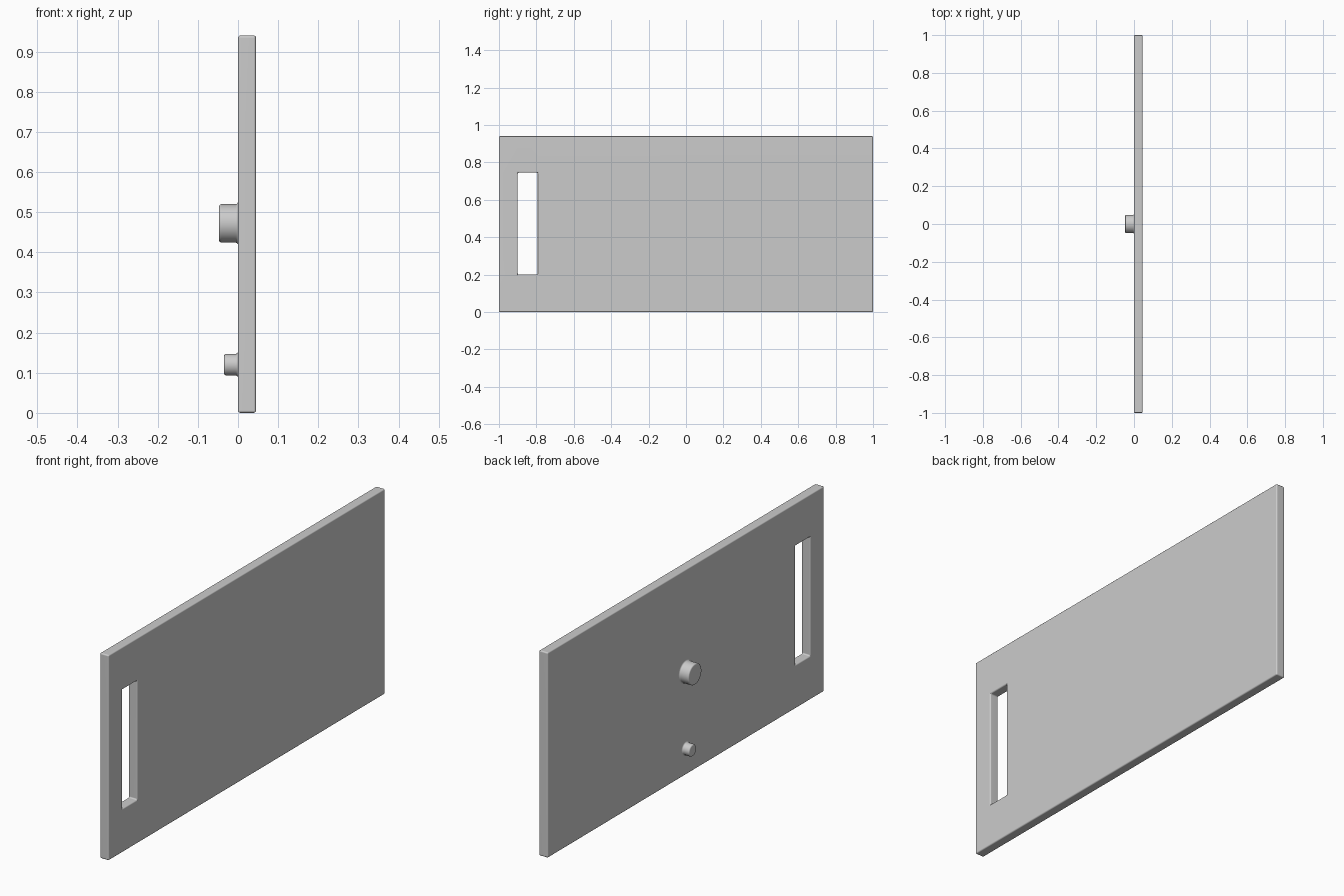
import bpy
import bmesh
from math import radians, sin, cos, pi
from mathutils import Matrix, Vector

cube = bpy.data.objects.get("Cube")
if cube:
    bpy.data.objects.remove(cube, do_unlink=True)

THICK, HEIGHT, ROUND = 0.045, 0.94, 0.006

grey = bpy.data.materials.new("light grey")
grey.use_nodes = True
grey.diffuse_color = (0.6, 0.6, 0.6, 1)
grey.node_tree.nodes["Principled BSDF"].inputs["Base Color"].default_value = grey.diffuse_color


def finish(bm, name):
    """Turn a bmesh into a smooth-shaded object with flat-looking large faces."""
    bmesh.ops.recalc_face_normals(bm, faces=bm.faces[:])
    mesh = bpy.data.meshes.new(name)
    bm.to_mesh(mesh)
    bm.free()
    mesh.materials.append(grey)
    obj = bpy.data.objects.new(name, mesh)
    bpy.context.collection.objects.link(obj)
    bpy.ops.object.select_all(action='DESELECT')
    obj.select_set(True)
    bpy.context.view_layer.objects.active = obj
    bpy.ops.object.shade_smooth_by_angle(angle=radians(40))
    weighted = obj.modifiers.new("weighted_normals", 'WEIGHTED_NORMAL')
    weighted.keep_sharp = True
    return obj


def slotted_plate(name, ys, zs):
    """Upright plate laid out as three by three cells, the middle one open."""
    bm = bmesh.new()
    grid = [[bm.verts.new((0, y, z)) for z in zs] for y in ys]
    for i in range(3):
        for j in range(3):
            if (i, j) != (1, 1):
                bm.faces.new((grid[i][j], grid[i + 1][j],
                              grid[i + 1][j + 1], grid[i][j + 1]))
    grown = bmesh.ops.extrude_face_region(bm, geom=bm.faces[:], use_keep_orig=True)
    verts = [g for g in grown["geom"] if isinstance(g, bmesh.types.BMVert)]
    bmesh.ops.translate(bm, verts=verts, vec=(THICK, 0, 0))
    bmesh.ops.recalc_face_normals(bm, faces=bm.faces[:])
    # Round every real edge, leaving the flat cell divisions alone
    edges = [e for e in bm.edges if e.calc_face_angle(0) > radians(30)]
    bmesh.ops.bevel(bm, geom=edges, offset=ROUND, segments=3, profile=0.5,
                    affect='EDGES', clamp_overlap=True)
    return finish(bm, name)


def peg(name, z, radius, length):
    """Turned peg with a flared foot and a rounded rim, pointing to -x."""
    arc = [pi / 2 * k / 4 for k in range(5)]
    foot = [(radius + ROUND * (1 - sin(a)), ROUND * (1 - cos(a))) for a in arc]
    rim = [(radius - ROUND * (1 - cos(a)), length - ROUND * (1 - sin(a))) for a in arc]
    profile = foot + rim + [(0, length)]
    bm = bmesh.new()
    verts = [bm.verts.new((-d, r, z)) for r, d in profile]
    edges = [bm.edges.new(pair) for pair in zip(verts, verts[1:])]
    bmesh.ops.spin(bm, geom=verts + edges, cent=(0, 0, z), axis=(1, 0, 0),
                   angle=2 * pi, steps=48, use_merge=False)
    bmesh.ops.remove_doubles(bm, verts=bm.verts[:], dist=0.0001)
    return finish(bm, name)


# Plate with an upright slot near its front end
slotted_plate("slotted_plate", (-1, -0.9, -0.793, 1), (0, 0.2, 0.745, HEIGHT))

# Two pegs on the -x face
peg("large_peg", 0.472, 0.048, 0.047)
peg("small_peg", 0.12, 0.027, 0.035)
